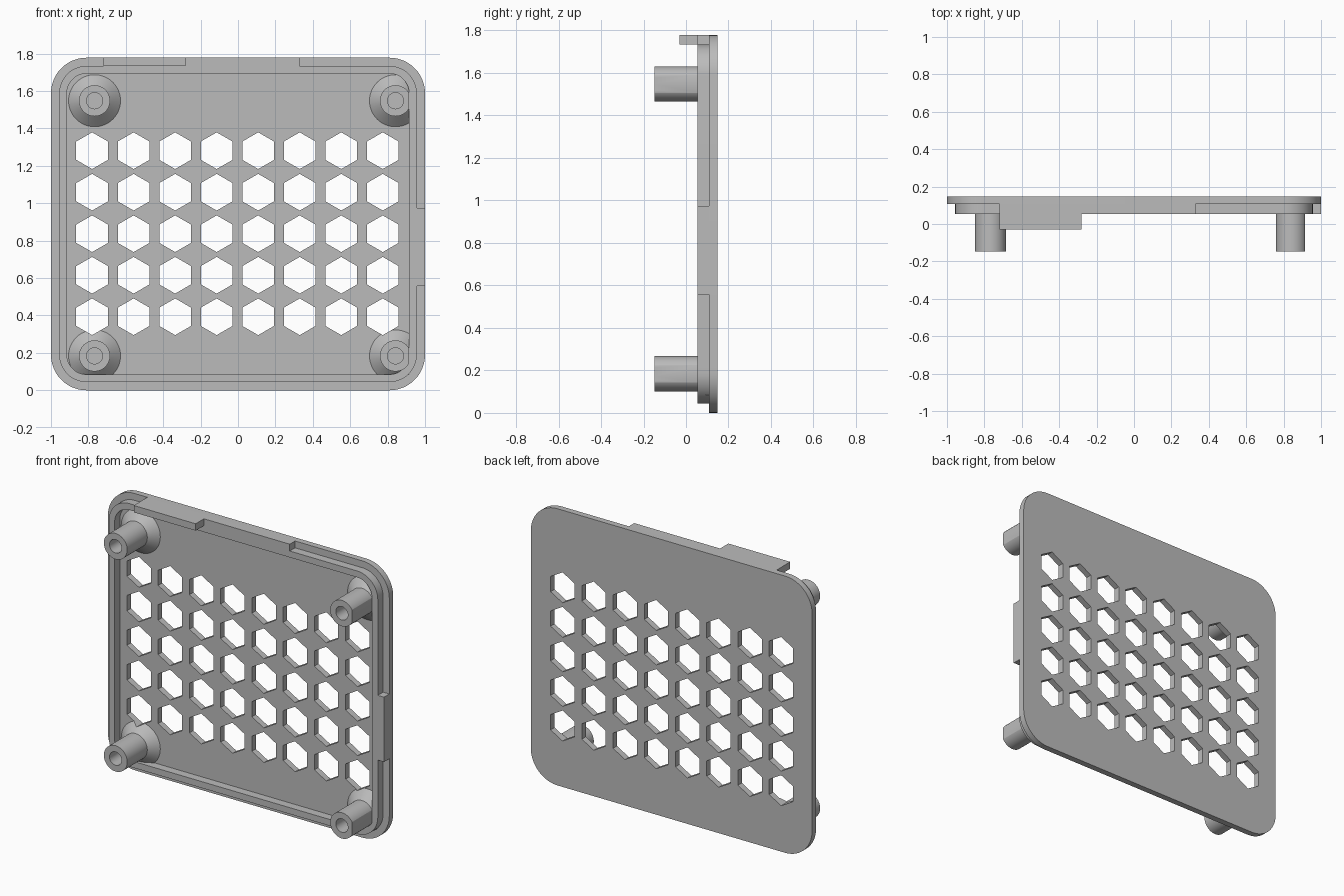
import bpy, bmesh, math
from mathutils import Vector

if "Cube" in bpy.data.objects:
    bpy.data.objects.remove(bpy.data.objects["Cube"], do_unlink=True)

# Main dimensions
TOP = 1.778                       # panel height
BACK, FLOOR, LIP = 0.148, 0.108, 0.054   # depth levels along y
POST_FRONT = -0.148
INNER_X, INNER_Z = 0.914, 0.085   # inside faces of the lip

grey = bpy.data.materials.new("Plain Grey")
grey.use_nodes = True
COLOUR = (0.5, 0.5, 0.5, 1)
grey.diffuse_color = COLOUR
grey.node_tree.nodes["Principled BSDF"].inputs["Base Color"].default_value = COLOUR


def make_object(name, bm):
    bmesh.ops.recalc_face_normals(bm, faces=bm.faces)
    mesh = bpy.data.meshes.new(name)
    bm.to_mesh(mesh)
    bm.free()
    mesh.materials.append(grey)
    obj = bpy.data.objects.new(name, mesh)
    bpy.context.collection.objects.link(obj)
    return obj


def activate(obj):
    bpy.ops.object.select_all(action='DESELECT')
    obj.select_set(True)
    bpy.context.view_layer.objects.active = obj


def rounded_rect(inset, radius, steps=12):
    """Outline (x, z) of the panel, moved inwards by inset."""
    pts = []
    w, lo, hi = 1 - inset - radius, inset + radius, TOP - inset - radius
    for i, (cx, cz) in enumerate([(w, hi), (-w, hi), (-w, lo), (w, lo)]):
        for s in range(steps + 1):
            a = math.pi / 2 * (i + s / steps)
            pts.append((cx + radius * math.cos(a), cz + radius * math.sin(a)))
    return pts


def add_prism(bm, pts, y0, y1):
    front = [bm.verts.new((x, y0, z)) for x, z in pts]
    back = [bm.verts.new((x, y1, z)) for x, z in pts]
    bm.faces.new(front)
    bm.faces.new(back[::-1])
    add_walls(bm, front, back)


def add_walls(bm, a, b):
    n = len(a)
    for i in range(n):
        j = (i + 1) % n
        bm.faces.new((a[i], a[j], b[j], b[i]))


def block(name, x0, x1, y0, y1, z0, z1):
    bm = bmesh.new()
    add_prism(bm, [(x0, z0), (x1, z0), (x1, z1), (x0, z1)], y0, y1)
    return make_object(name, bm)


def cut(obj, cutter):
    mod = obj.modifiers.new("Holes", 'BOOLEAN')
    mod.operation, mod.solver, mod.object = 'DIFFERENCE', 'EXACT', cutter
    activate(obj)
    bpy.ops.object.modifier_apply(modifier=mod.name)


def smooth(obj):
    activate(obj)
    bpy.ops.object.shade_smooth_by_angle(angle=math.radians(30))


# Cutter for the 8 x 5 grid of hexagonal vents
bm = bmesh.new()
for col in range(8):
    for row in range(5):
        cx, cz = -0.78 + 0.222 * col, 0.393 + 0.222 * row
        hexagon = [(cx + 0.098 * math.sin(math.pi / 3 * k),
                    cz + 0.098 * math.cos(math.pi / 3 * k)) for k in range(6)]
        add_prism(bm, hexagon, 0.0, 0.2)
cutter = make_object("vent_cutter", bm)
cutter.hide_render = True

# Back panel
bm = bmesh.new()
add_prism(bm, rounded_rect(0, 0.19), FLOOR, BACK)
panel = make_object("panel", bm)
cut(panel, cutter)
smooth(panel)

# Raised lip, set in from the panel edge
bm = bmesh.new()
loops = [[bm.verts.new((x, y, z)) for x, z in rounded_rect(inset, radius)]
         for inset, radius, y in ((0.044, 0.146, FLOOR), (0.044, 0.146, LIP),
                                  (0.085, 0.105, LIP), (0.085, 0.105, FLOOR))]
for i in range(4):
    add_walls(bm, loops[i], loops[(i + 1) % 4])
smooth(make_object("lip", bm))

# Flush edge sections and the top tab
block("top_edge_fill", -0.28, 0.33, LIP, FLOOR, TOP - 0.044, TOP)
block("top_tab", -0.72, -0.28, -0.03, FLOOR, TOP - 0.044, TOP)
block("side_edge_fill", 0.956, 1.0, LIP, FLOOR, 0.558, 0.974)


def screw_post(name, cx, cz, sides=48):
    """Hollow post with a flared foot, trimmed to the inside of the lip."""
    profile = [(0.043, 0.1), (0.043, POST_FRONT), (0.083, POST_FRONT),
               (0.083, 0.056), (0.139, FLOOR)]
    bm = bmesh.new()
    rings = [[bm.verts.new((cx + r * math.cos(2 * math.pi * k / sides), y,
                            cz + r * math.sin(2 * math.pi * k / sides)))
              for k in range(sides)] for r, y in profile]
    for a, b in zip(rings, rings[1:]):
        add_walls(bm, a, b)
    bm.faces.new(rings[0])
    bm.faces.new(rings[-1])
    for co, no in (((INNER_X, 0, 0), (1, 0, 0)), ((0, 0, INNER_Z), (0, 0, -1))):
        res = bmesh.ops.bisect_plane(bm, geom=bm.verts[:] + bm.edges[:] + bm.faces[:],
                                     plane_co=Vector(co), plane_no=Vector(no),
                                     clear_outer=True)
        edges = [e for e in res["geom_cut"] if isinstance(e, bmesh.types.BMEdge)]
        if edges:
            bmesh.ops.holes_fill(bm, edges=edges, sides=0)
    post = make_object(name, bm)
    if cz < 1:
        cut(post, cutter)
    smooth(post)


# Four corner posts
for side, cx in (("right", -0.767), ("left", 0.842)):
    for level, cz in (("lower", 0.184), ("upper", 1.548)):
        screw_post(f"{level}_{side}_post", cx, cz)

bpy.data.objects.remove(cutter, do_unlink=True)
